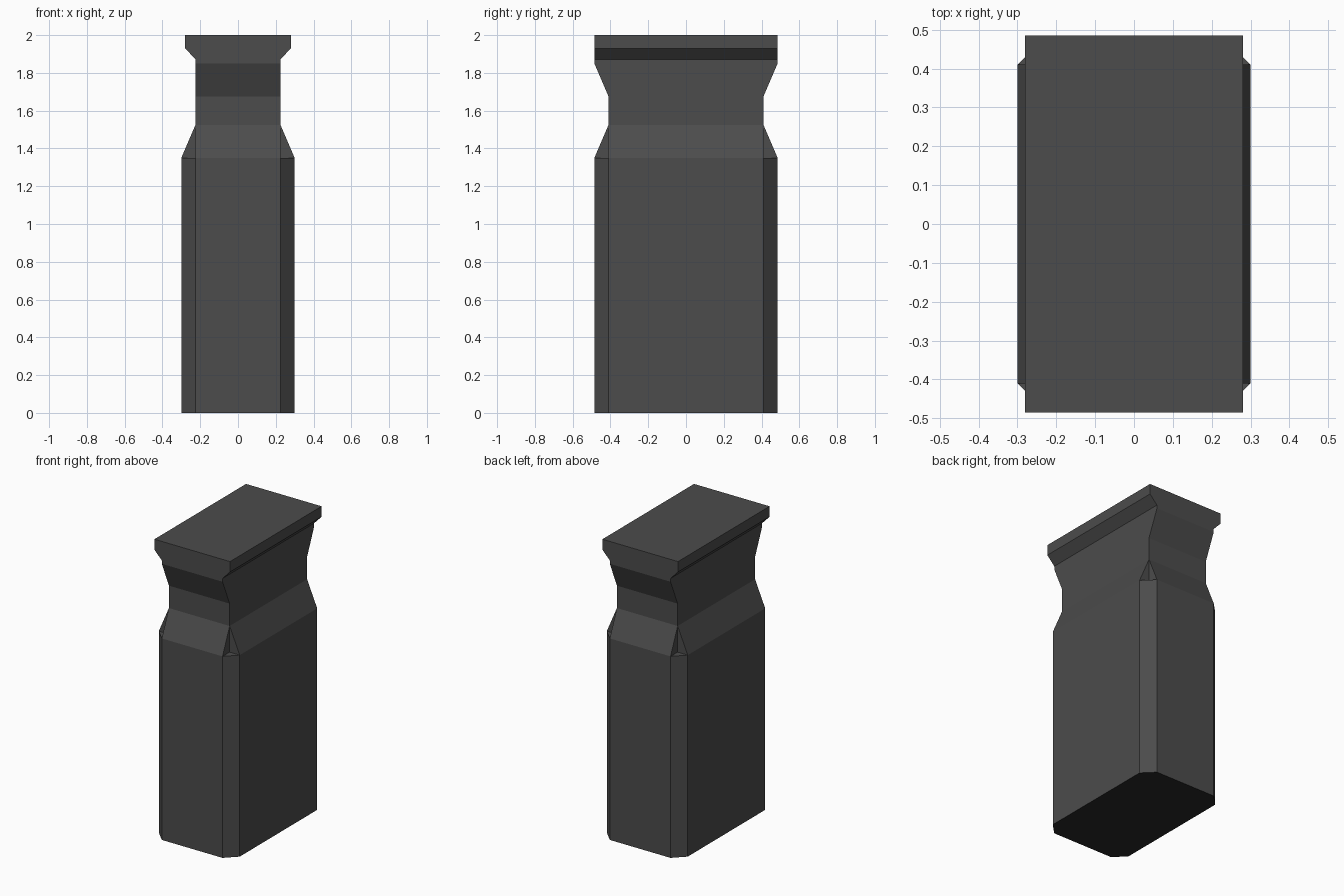
import bpy, bmesh

if "Cube" in bpy.data.objects:
    bpy.data.objects.remove(bpy.data.objects["Cube"])


def material(name, v):
    m = bpy.data.materials.new(name)
    m.diffuse_color = (v, v, v, 1)
    m.use_nodes = True
    m.node_tree.nodes["Principled BSDF"].inputs["Base Color"].default_value = m.diffuse_color
    return m


grey = material("dark grey", 0.072)
black = material("near black", 0.02)

W, D = 0.30, 0.485        # body half width and half depth
w, d = 0.225, 0.41        # neck half width and half depth
SHOULDER, NECK = 1.35, 1.525


def rect(x, y, z):
    return [(-x, -y, z), (x, -y, z), (x, y, z), (-x, y, z)]


def octagon(z):
    return [(-w, -D, z), (w, -D, z), (W, -d, z), (W, d, z),
            (w, D, z), (-w, D, z), (-W, d, z), (-W, -d, z)]


def bridge(a, b):
    n = len(a)
    return [(a[i], a[(i + 1) % n], b[(i + 1) % n], b[i]) for i in range(n)]


def make(name, faces):
    bm = bmesh.new()
    for f in faces:
        bm.faces.new([bm.verts.new(p) for p in f])
    bmesh.ops.remove_doubles(bm, verts=bm.verts[:], dist=1e-5)
    bmesh.ops.recalc_face_normals(bm, faces=bm.faces[:])
    # Underside is darker than the rest
    for f in bm.faces:
        f.material_index = int(f.calc_center_median().z < 0.001)
    mesh = bpy.data.meshes.new(name)
    mesh.materials.append(grey)
    mesh.materials.append(black)
    bm.to_mesh(mesh)
    bm.free()
    ob = bpy.data.objects.new(name, mesh)
    bpy.context.collection.objects.link(ob)


# Chamfered body with sloped shoulders and notched corners
base, rim = octagon(0), octagon(SHOULDER)
inner, top = rect(w, d, SHOULDER), rect(w, d, NECK)
faces = [base[::-1]] + bridge(base, rim)
for i in range(4):
    j = (i + 1) % 4
    a, b, c = rim[2 * i], rim[2 * i + 1], rim[(2 * i + 2) % 8]
    faces.append((a, b, top[j], top[i]))       # shoulder slope
    faces += [(b, c, inner[j]),                # notch floor
              (b, inner[j], top[j]),           # notch walls
              (inner[j], c, top[j])]
make("body", faces)

# Neck that flares out front and back
rings = [top, rect(w, d, 1.675), rect(w, D, 1.85), rect(w, D, 1.872)]
make("neck", [f for a, b in zip(rings, rings[1:]) for f in bridge(a, b)])

# Cap that flares out left and right
rings = [rings[-1], rect(0.28, D, 1.93), rect(0.28, D, 2.0)]
make("cap", [f for a, b in zip(rings, rings[1:]) for f in bridge(a, b)] + [rings[-1]])
